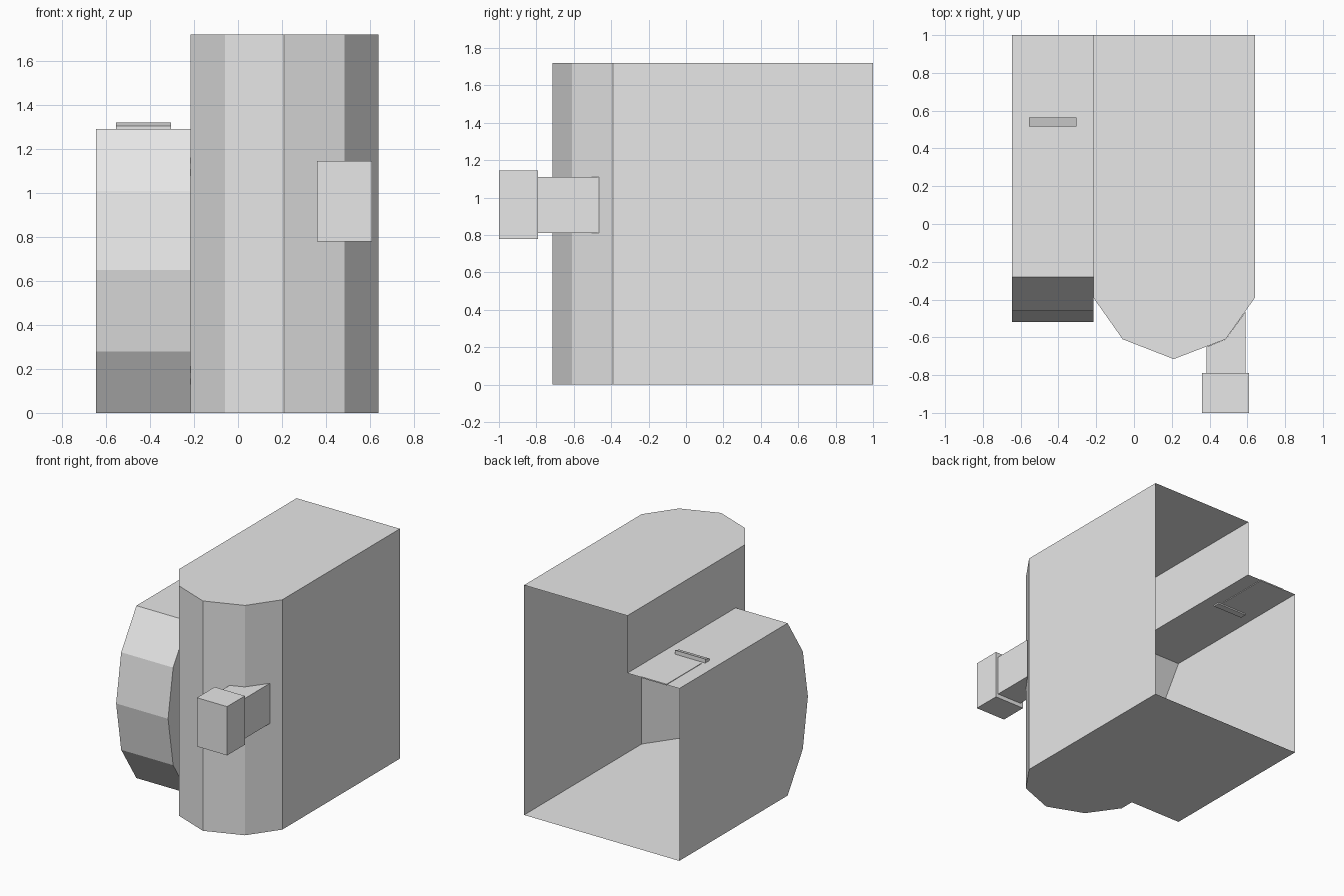
import bpy
import bmesh

cube = bpy.data.objects.get("Cube")
if cube:
    bpy.data.objects.remove(cube, do_unlink=True)

# Single plain grey
grey = bpy.data.materials.new("plain grey")
grey.use_nodes = True
grey.diffuse_color = (0.8, 0.8, 0.8, 1)
grey.node_tree.nodes["Principled BSDF"].inputs["Base Color"].default_value = (0.8, 0.8, 0.8, 1)


def finish(name, bm):
    mesh = bpy.data.meshes.new(name)
    bm.to_mesh(mesh)
    bm.free()
    mesh.materials.append(grey)
    obj = bpy.data.objects.new(name, mesh)
    bpy.context.collection.objects.link(obj)
    return obj


def place(axis, u, v, w):
    """Map a profile point (u, v) at height w along the axis."""
    return (u, v, w) if axis == "z" else (w, u, v)


def extrude(name, path, axis, lo, hi, closed=False, cap_lo=True, cap_hi=True):
    """Extrude a counterclockwise profile into outward-facing sheets."""
    bm = bmesh.new()
    low = [bm.verts.new(place(axis, u, v, lo)) for u, v in path]
    high = [bm.verts.new(place(axis, u, v, hi)) for u, v in path]
    count = len(path)
    for i in range(count if closed else count - 1):
        j = (i + 1) % count
        bm.faces.new((low[i], low[j], high[j], high[i]))
    if cap_lo:
        bm.faces.new(low[::-1])
    if cap_hi:
        bm.faces.new(high)
    return finish(name, bm)


def box(name, x, y, z):
    path = [(x[0], y[0]), (x[1], y[0]), (x[1], y[1]), (x[0], y[1])]
    return extrude(name, path, "z", z[0], z[1], closed=True)


LEFT, STEP, RIGHT, BACK = -0.645, -0.215, 0.64, 1.0
TALL, LOW, SHOULDER = 1.72, 1.29, -0.39

# Tall shell with faceted nose, open at the back and towards the low shell
nose = [(STEP, SHOULDER), (-0.06, -0.61), (0.21, -0.715), (0.485, -0.61), (RIGHT, SHOULDER)]
extrude("tall_shell", nose + [(RIGHT, BACK)], "z", 0, TALL, cap_lo=False, cap_hi=False)
bm = bmesh.new()
outline = [(STEP, BACK)] + nose + [(RIGHT, BACK)]
bm.faces.new([bm.verts.new((x, y, TALL)) for x, y in outline])
bm.faces.new([bm.verts.new((x, y, 0)) for x, y in outline[::-1]])
finish("roof_and_floor", bm)

# Low shell with a rounded front, open at the back
bulge = [(-0.28, LOW), (-0.46, 1.01), (-0.52, 0.65), (-0.46, 0.28), (-0.28, 0)]
extrude("low_shell", [(BACK, LOW)] + bulge + [(BACK, 0)], "x", LEFT, STEP, cap_hi=False)

# Walls in the plane where the two shells meet
upper, lower = (SHOULDER, 1.12), (SHOULDER, 0.17)
bm = bmesh.new()
for points in (
    [(SHOULDER, TALL), (BACK, TALL), (BACK, LOW), bulge[0], upper],
    [(SHOULDER, 0), lower, bulge[-1]],
    [upper] + bulge[1:4] + [lower],
):
    bm.faces.new([bm.verts.new((STEP, y, z)) for y, z in points])
finish("step_walls", bm)

# Knob: stem follows the nose facets
stem = [(0.385, -0.65), (0.385, -0.79), (0.59, -0.79), (0.59, -0.465)]
extrude("knob_stem", stem, "z", 0.81, 1.11, cap_lo=False, cap_hi=False)
bm = bmesh.new()
stem_end = stem + [(0.485, -0.61)]
bm.faces.new([bm.verts.new((x, y, 1.11)) for x, y in stem_end])
bm.faces.new([bm.verts.new((x, y, 0.81)) for x, y in stem_end[::-1]])
finish("knob_stem_ends", bm)
box("knob_cap", (0.36, 0.61), (-1, -0.79), (0.78, 1.145))

# Flush plate and sloped bar on the low shell
box("top_plate", (-0.54, -0.33), (0.59, BACK), (1.285, 1.294))
bar = [(0.565, 1.32), (0.515, 1.305), (0.515, 1.28), (0.565, 1.28)]
extrude("top_bar", bar, "x", -0.555, -0.305, closed=True)
